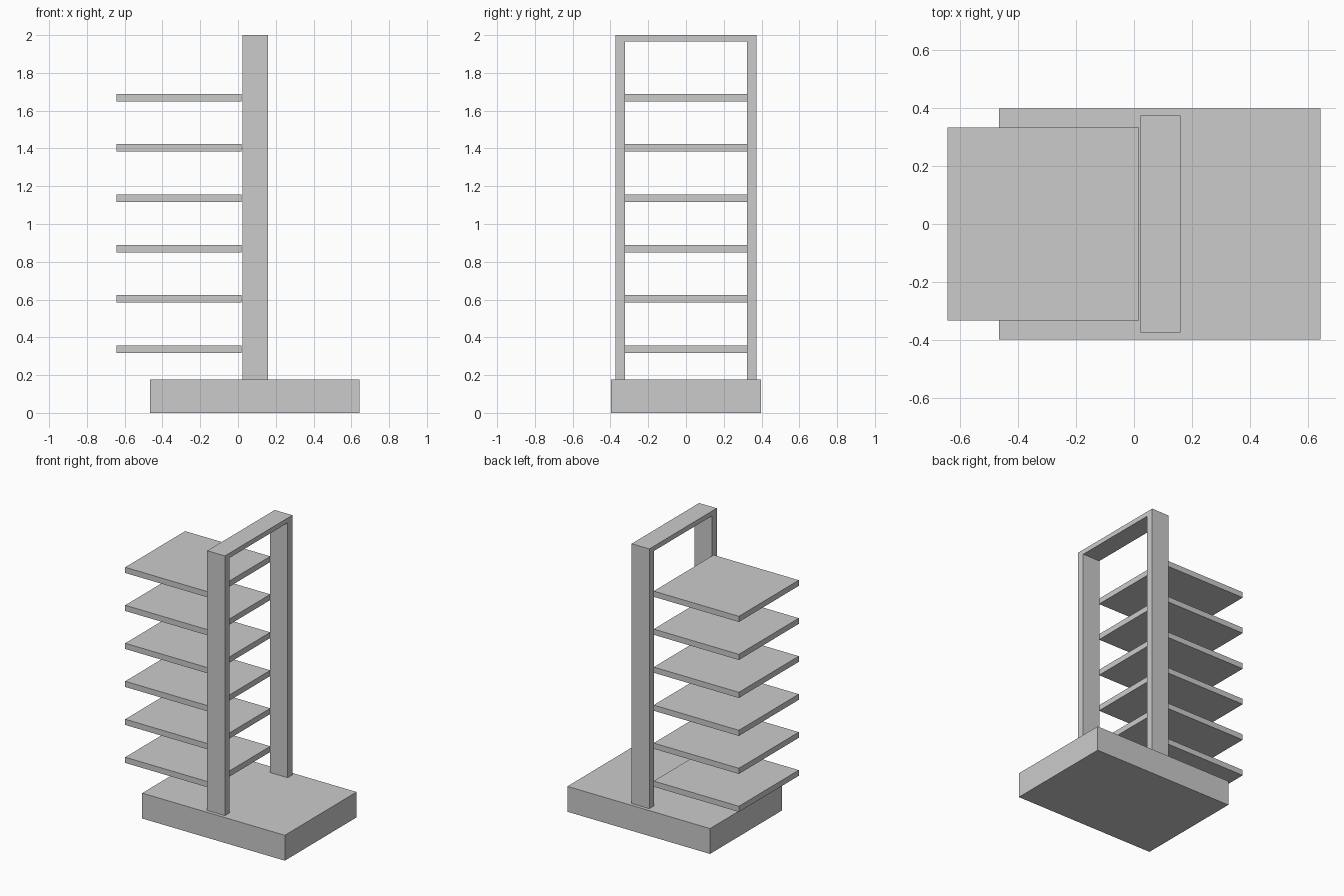
import bpy
import bmesh

if "Cube" in bpy.data.objects:
    bpy.data.objects.remove(bpy.data.objects["Cube"])


def box(name, x, y, z):
    """Box from (min, max) ranges on each axis."""
    bm = bmesh.new()
    bmesh.ops.create_cube(bm, size=1)
    for v in bm.verts:
        v.co = [r[0] if c < 0 else r[1] for c, r in zip(v.co, (x, y, z))]
    mesh = bpy.data.meshes.new(name)
    bm.to_mesh(mesh)
    bm.free()
    obj = bpy.data.objects.new(name, mesh)
    bpy.context.collection.objects.link(obj)
    return obj


def extrude_x(name, profile, x0, x1):
    """Extrude a closed (y, z) profile along x."""
    bm = bmesh.new()
    face = bm.faces.new([bm.verts.new((x0, y, z)) for y, z in profile])
    ext = bmesh.ops.extrude_face_region(bm, geom=[face])
    verts = [g for g in ext["geom"] if isinstance(g, bmesh.types.BMVert)]
    bmesh.ops.translate(bm, verts=verts, vec=(x1 - x0, 0, 0))
    bmesh.ops.recalc_face_normals(bm, faces=bm.faces)
    mesh = bpy.data.meshes.new(name)
    bm.to_mesh(mesh)
    bm.free()
    obj = bpy.data.objects.new(name, mesh)
    bpy.context.collection.objects.link(obj)
    return obj


BASE_TOP = 0.178

# Heavy base block
box("base", (-0.465, 0.642), (-0.398, 0.398), (0, BASE_TOP))

# Upright frame: two posts joined by a top bar
outer, inner, bar = 0.374, 0.322, 1.966
half = [(outer, BASE_TOP), (outer, 2.0)]
hole = [(inner, bar), (inner, BASE_TOP)]
profile = half + [(-y, z) for y, z in reversed(half)]
profile += [(-y, z) for y, z in reversed(hole)] + hole
extrude_x("upright_frame", profile, 0.023, 0.16)

# Six evenly spaced cantilevered shelves
for i in range(6):
    z = 0.337 + i * 0.2665
    box(f"shelf_{i + 1}", (-0.643, 0.018), (-0.332, 0.332), (z - 0.02, z + 0.02))
